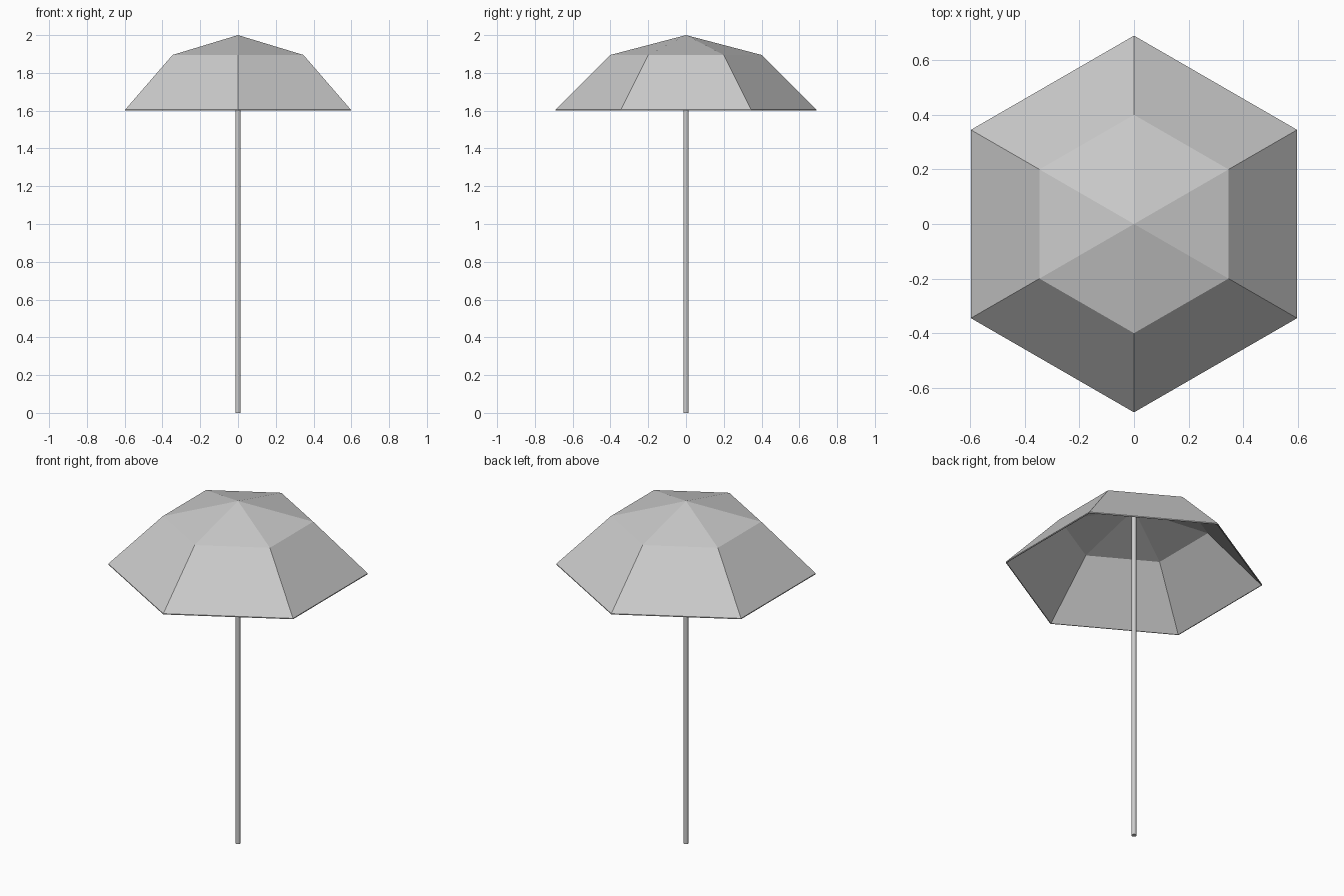
import bpy, bmesh
from math import sin, cos, pi

if "Cube" in bpy.data.objects:
    bpy.data.objects.remove(bpy.data.objects["Cube"])


def lathe(name, profile, sides, start=0.0):
    """Revolve (radius, z) points into a faceted solid; radius 0 makes a pole point."""
    bm = bmesh.new()
    rings = []
    for r, z in profile:
        if r == 0:
            rings.append([bm.verts.new((0, 0, z))] * sides)
        else:
            rings.append([bm.verts.new((r * cos(start + 2 * pi * i / sides),
                                        r * sin(start + 2 * pi * i / sides), z))
                          for i in range(sides)])
    for a, b in zip(rings, rings[1:]):
        for i in range(sides):
            j = (i + 1) % sides
            bm.faces.new(list(dict.fromkeys((a[i], a[j], b[j], b[i]))))
    bmesh.ops.recalc_face_normals(bm, faces=bm.faces)
    mesh = bpy.data.meshes.new(name)
    bm.to_mesh(mesh)
    bm.free()
    obj = bpy.data.objects.new(name, mesh)
    bpy.context.collection.objects.link(obj)
    return obj


# Six-panel canopy: thin shell with outer skin, narrow rim and inner skin
lathe("canopy", [(0, 2.0), (0.40, 1.895), (0.69, 1.605), (0.69, 1.60),
                 (0.685, 1.60), (0.397, 1.889), (0, 1.994)], 6, pi / 2)

# Pole running from the ground up to the inside of the canopy peak
lathe("pole", [(0, 0), (0.014, 0), (0.014, 1.988), (0, 1.988)], 12)
